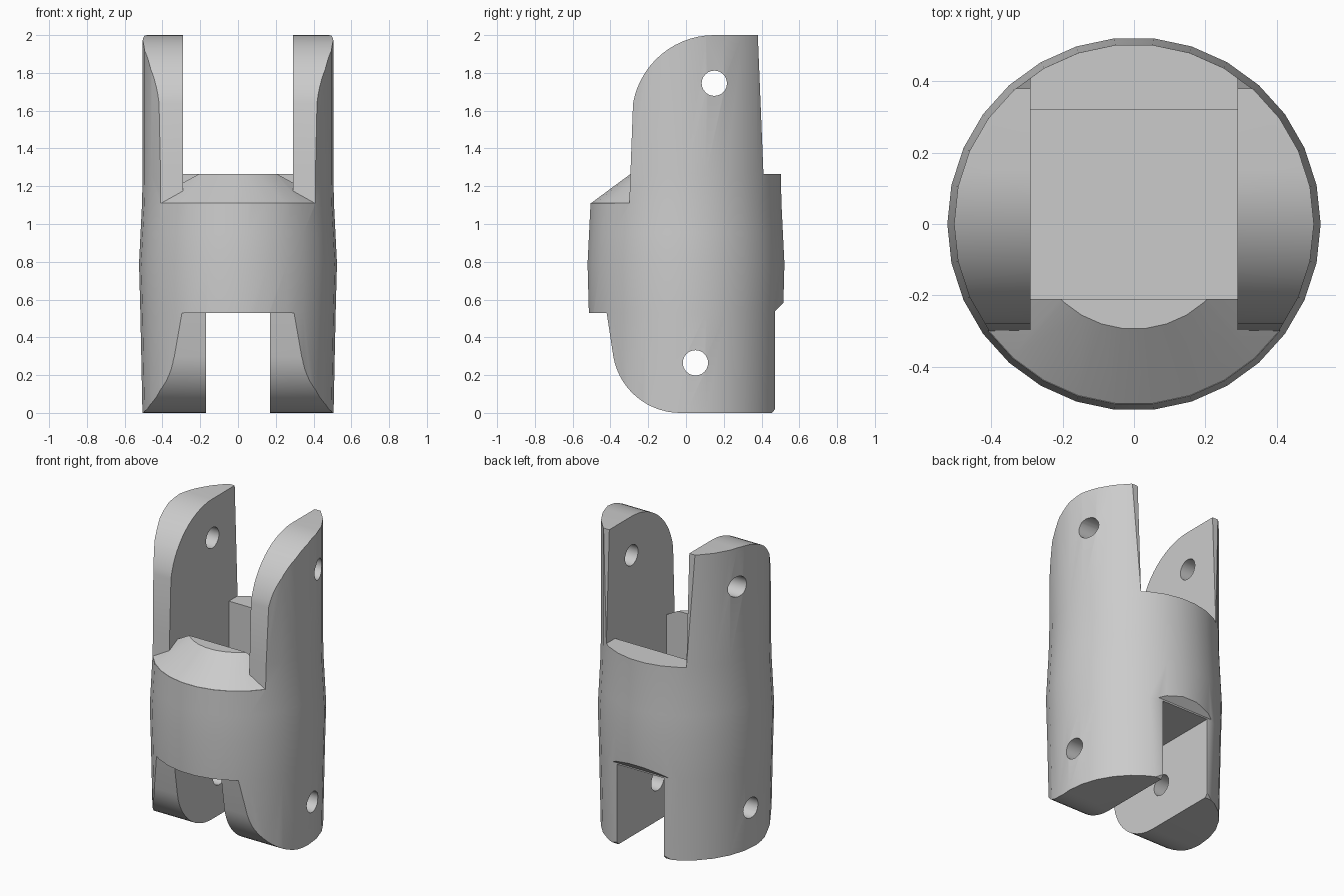
import bpy, bmesh, math

if "Cube" in bpy.data.objects:
    bpy.data.objects.remove(bpy.data.objects["Cube"])

grey = bpy.data.materials.new("plain_grey")
grey.use_nodes = True
colour = (0.6, 0.6, 0.6, 1)
grey.diffuse_color = colour
grey.node_tree.nodes["Principled BSDF"].inputs["Base Color"].default_value = colour


def make(name, bm):
    bmesh.ops.recalc_face_normals(bm, faces=bm.faces)
    mesh = bpy.data.meshes.new(name)
    bm.to_mesh(mesh)
    bm.free()
    mesh.materials.append(grey)
    ob = bpy.data.objects.new(name, mesh)
    bpy.context.collection.objects.link(ob)
    return ob


def lathe(name, profile, sides=30):
    """Closed solid turned around z from (radius, height) points."""
    bm = bmesh.new()
    rings = [[bm.verts.new((r * math.cos(math.tau * i / sides),
                            r * math.sin(math.tau * i / sides), z))
              for i in range(sides)] for r, z in profile]
    for a, b in zip(rings, rings[1:]):
        for i in range(sides):
            j = (i + 1) % sides
            bm.faces.new((a[i], a[j], b[j], b[i]))
    bm.faces.new(rings[0])
    bm.faces.new(rings[-1])
    return make(name, bm)


def slab(name, outline, half=1.0):
    """Side outline of (y, z) points extruded across x."""
    bm = bmesh.new()
    face = bm.faces.new([bm.verts.new((-half, y, z)) for y, z in outline])
    new = bmesh.ops.extrude_face_region(bm, geom=[face])["geom"]
    moved = [v for v in new if isinstance(v, bmesh.types.BMVert)]
    bmesh.ops.translate(bm, verts=moved, vec=(2 * half, 0, 0))
    return make(name, bm)


def box(name, half, y0, y1, z0, z1):
    return slab(name, [(y0, z0), (y1, z0), (y1, z1), (y0, z1)], half)


def arc(cy, cz, r, start, end, steps):
    angles = [math.radians(start + (end - start) * i / steps) for i in range(steps + 1)]
    return [(cy + r * math.cos(a), cz + r * math.sin(a)) for a in angles]


def combine(target, tool, operation="DIFFERENCE"):
    tool.hide_render = True
    mod = target.modifiers.new("cut", "BOOLEAN")
    mod.operation = operation
    mod.solver = "EXACT"
    mod.object = tool
    bpy.context.view_layer.objects.active = target
    bpy.ops.object.modifier_apply(modifier=mod.name)
    bpy.data.objects.remove(tool)


# Slightly bulged round body
body = lathe("joint_body", [(0.506, 0), (0.517, 0.53), (0.524, 0.79), (0.516, 0.95),
                            (0.508, 1.11), (0.505, 1.265), (0.505, 2)])

# Upper lugs: rounded front, gap between them, sloped back above a ledge
combine(body, slab("upper_front", [(-1, 1.11), (-0.3, 1.11)]
                   + arc(0.15, 1.563, 0.437, 170, 90, 14) + [(0.15, 2.2), (-1, 2.2)]))
combine(body, box("upper_gap", 0.29, -1, 1, 1.265, 2.2))
combine(body, box("front_step", 0.29, -1, -0.21, 1.11, 2.2))
combine(body, slab("upper_back", [(0.41, 1.265), (1, 1.265), (1, 2.2), (0.372, 2.2)]))

# Conical front shoulder, then the square pocket behind it
combine(body, lathe("shoulder", [(0.5, 1.05), (0.506, 1.11), (0.295, 1.265)]), "UNION")
combine(body, box("pocket", 0.29, -0.21, 0.32, 0.8, 1.5))

# Lower lugs: rounded front, gap between them, flat back
combine(body, slab("lower_front", [(-1, 0.53), (-0.42, 0.53)]
                   + arc(-0.03, 0.36, 0.36, 190, 270, 14) + [(-0.03, -0.2), (-1, -0.2)]))
combine(body, box("lower_gap", 0.17, -1, 1, -0.2, 0.53))
combine(body, slab("lower_back", [(0.455, -0.2), (0.455, 0), (0.472, 0.02),
                                  (0.472, 0.54), (0.572, 0.64), (0.8, 0.64), (0.8, -0.2)]))

# Pin holes through both pairs of lugs
for y, z in ((0.15, 1.745), (0.05, 0.265)):
    combine(body, slab("pin_hole", arc(y, z, 0.067, 0, 345, 23)))

bpy.ops.object.select_all(action="DESELECT")
body.select_set(True)
bpy.context.view_layer.objects.active = body
bpy.ops.object.shade_smooth_by_angle(angle=math.radians(25))
